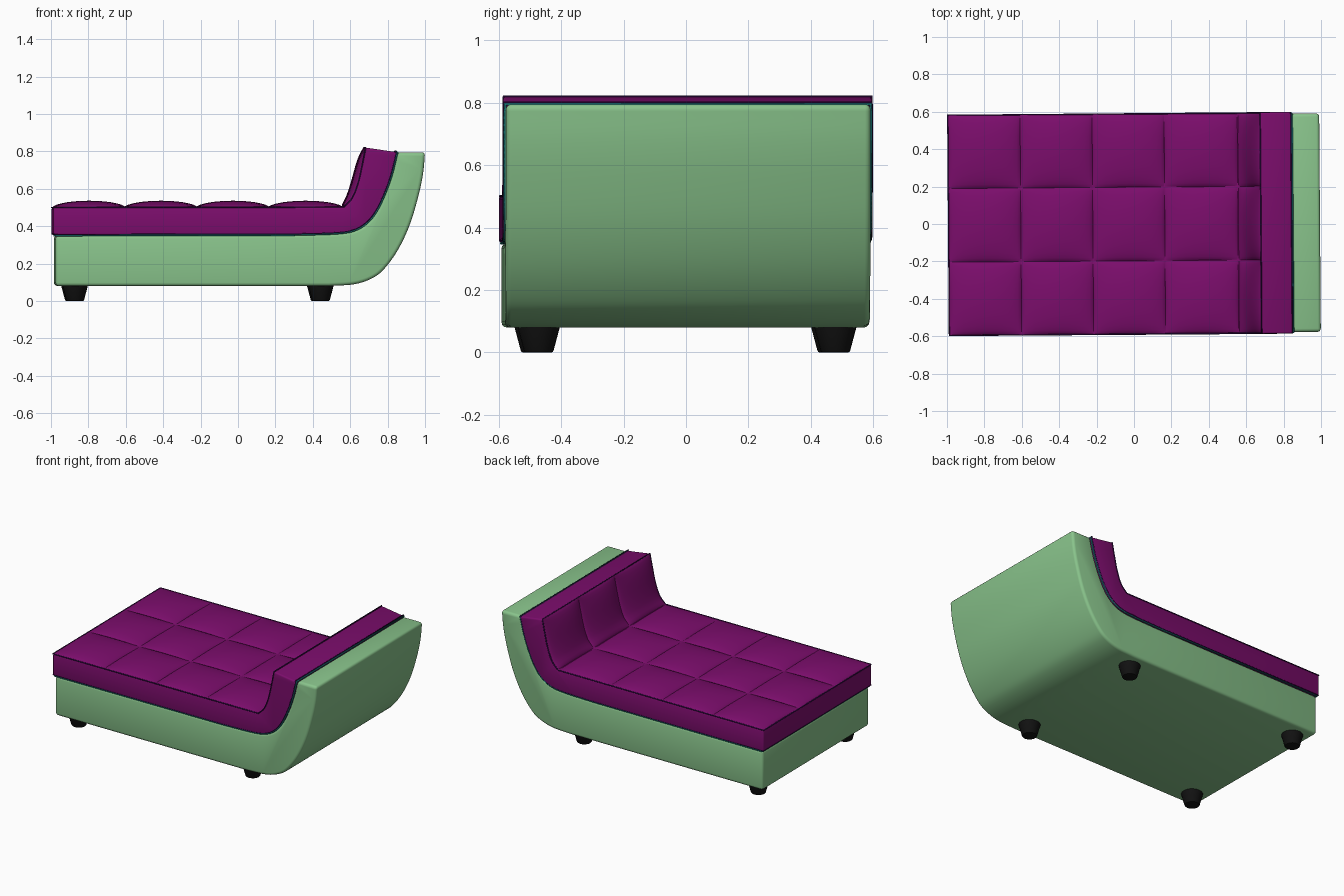
import bpy, bmesh, math
from mathutils import Vector

if "Cube" in bpy.data.objects:
    bpy.data.objects.remove(bpy.data.objects["Cube"])

TURN = 0.0075          # the whole sofa sits very slightly turned
BASE_Y, CUSHION_Y = 0.584, 0.592


def material(name, rgb, rough=0.7):
    m = bpy.data.materials.new(name)
    m.use_nodes = True
    m.diffuse_color = (*rgb, 1)
    bsdf = m.node_tree.nodes["Principled BSDF"]
    bsdf.inputs["Base Color"].default_value = (*rgb, 1)
    bsdf.inputs["Roughness"].default_value = rough
    return m


green = material("soft green", (0.25, 0.55, 0.26))
purple = material("plum purple", (0.20, 0.004, 0.15))
dark_purple = material("dark purple", (0.035, 0.004, 0.07))
teal = material("teal trim", (0.01, 0.2, 0.2))
black = material("black", (0.006, 0.006, 0.006))


def smooth_line(pts, steps=5):
    """Catmull-Rom curve through the points."""
    p = [Vector(q) for q in pts]
    p = [2 * p[0] - p[1]] + p + [2 * p[-1] - p[-2]]
    out = []
    for a, b, c, d in zip(p, p[1:], p[2:], p[3:]):
        for i in range(steps):
            t = i / steps
            out.append(0.5 * (2 * b + (c - a) * t + (2 * a - 5 * b + 4 * c - d) * t ** 2
                              + (3 * b - a - 3 * c + d) * t ** 3))
    return out + [p[-2]]


def finish(bm, name, mat, angle=35):
    mesh = bpy.data.meshes.new(name)
    bm.to_mesh(mesh)
    bm.free()
    obj = bpy.data.objects.new(name, mesh)
    bpy.context.collection.objects.link(obj)
    mesh.materials.append(mat)
    obj.rotation_euler.z = TURN
    bpy.ops.object.select_all(action='DESELECT')
    obj.select_set(True)
    bpy.context.view_layer.objects.active = obj
    bpy.ops.object.shade_smooth_by_angle(angle=math.radians(angle))
    return obj


def slab(name, profile, half, mat, bevel):
    """Side profile extruded across the width, with rounded edges."""
    bm = bmesh.new()
    face = bm.faces.new([bm.verts.new((p.x, -half, p.y)) for p in profile])
    new = bmesh.ops.extrude_face_region(bm, geom=[face])["geom"]
    bmesh.ops.translate(bm, vec=(0, 2 * half, 0),
                        verts=[v for v in new if isinstance(v, bmesh.types.BMVert)])
    bmesh.ops.recalc_face_normals(bm, faces=bm.faces)
    edges = [e for e in bm.edges if e.calc_face_angle(0) > math.radians(35)]
    bmesh.ops.bevel(bm, geom=edges, offset=bevel, segments=3, profile=0.5, affect='EDGES')
    return finish(bm, name, mat)


def piping(name, line, half, radius, mat):
    """Closed cord running along both sides and across both ends."""
    curve = bpy.data.curves.new(name, 'CURVE')
    curve.dimensions = '3D'
    curve.bevel_depth = radius
    curve.bevel_resolution = 1
    pts = [(p.x, -half, p.y) for p in line] + [(p.x, half, p.y) for p in reversed(line)]
    spline = curve.splines.new('POLY')
    spline.points.add(len(pts) - 1)
    for sp, co in zip(spline.points, pts):
        sp.co = (*co, 1)
    spline.use_cyclic_u = True
    curve.materials.append(mat)
    obj = bpy.data.objects.new(name, curve)
    obj.rotation_euler.z = TURN
    bpy.context.collection.objects.link(obj)


def tufts(name, lines, rows, bulge, n=14):
    """Domed pads, one per profile line and row, bulging along the line's normal."""
    bm = bmesh.new()
    spread = [(1 - math.cos(math.pi * i / n)) / 2 for i in range(n + 1)]
    for line in lines:
        for y0, y1 in zip(rows, rows[1:]):
            grid = []
            for u in spread:
                f = u * (len(line) - 1)
                k = min(int(f), len(line) - 2)
                p = line[k].lerp(line[k + 1], f - k)
                d = (line[k + 1] - line[k]).normalized()
                row = []
                for v in spread:
                    h = bulge * max(16 * u * (1 - u) * v * (1 - v), 0) ** 0.6
                    row.append(bm.verts.new((p.x - d.y * h, y0 + (y1 - y0) * v, p.y + d.x * h)))
                grid.append(row)
            for a, b in zip(grid, grid[1:]):
                for j in range(n):
                    bm.faces.new((a[j], b[j], b[j + 1], a[j + 1]))
    return finish(bm, name, purple, 60)


# Shared profile lines (x, z)
under = smooth_line([(0.48, 0.08), (0.62, 0.09), (0.72, 0.125), (0.785, 0.18), (0.855, 0.28),
                     (0.915, 0.41), (0.96, 0.56), (0.985, 0.68), (0.996, 0.795)])
seam = smooth_line([(0.30, 0.353), (0.52, 0.36), (0.62, 0.377), (0.69, 0.42), (0.74, 0.485),
                    (0.785, 0.58), (0.82, 0.68), (0.848, 0.795)])
inner = smooth_line([(0.56, 0.502), (0.605, 0.55), (0.637, 0.63), (0.66, 0.73), (0.678, 0.82)])
foot = Vector((-0.98, 0.35))
foot_top = Vector((-0.992, 0.50))

# Base and headboard shell
slab("base_shell", [Vector((-0.98, 0.08))] + under + seam[::-1] + [foot], BASE_Y, green, 0.018)

# Mattress cushion and backrest in one curved piece
slab("cushion_body", [Vector((-0.992, 0.352))] + seam + inner[::-1] + [foot_top],
     CUSHION_Y, purple, 0.01)

# Tufted pads on seat and backrest
rows = [-0.586, -0.197, 0.197, 0.586]
xs = [-0.988, -0.605, -0.22, 0.165, 0.558]
seat_lines = [[Vector((a, 0.501)), Vector((b, 0.501))] for a, b in zip(xs, xs[1:])]
tufts("seat_tufts", seat_lines, rows, 0.035)
tufts("backrest_tufts", [[p + Vector((-0.001, 0)) for p in inner]], rows, 0.03)

# Trim cords
piping("seam_trim", [foot] + seam, BASE_Y + 0.001, 0.005, teal)
piping("cushion_top_cord", [foot_top] + inner, CUSHION_Y - 0.003, 0.004, dark_purple)
piping("cushion_lower_cord", [Vector((-0.990, 0.358))] + [p + Vector((-0.005, 0.006)) for p in seam],
       CUSHION_Y - 0.003, 0.0035, dark_purple)

# Tapered feet
for side, y in (("right", -0.475), ("left", 0.475)):
    for end, x in (("foot_end", -0.874), ("head_end", 0.44)):
        bm = bmesh.new()
        bmesh.ops.create_cone(bm, cap_ends=True, segments=20, radius1=0.046, radius2=0.07, depth=0.09)
        bmesh.ops.translate(bm, verts=bm.verts, vec=(x, y, 0.045))
        rim = [e for e in bm.edges if all(v.co.z < 0.01 for v in e.verts)]
        bmesh.ops.bevel(bm, geom=rim, offset=0.006, segments=2, profile=0.5, affect='EDGES')
        finish(bm, f"leg_{end}_{side}", black)
